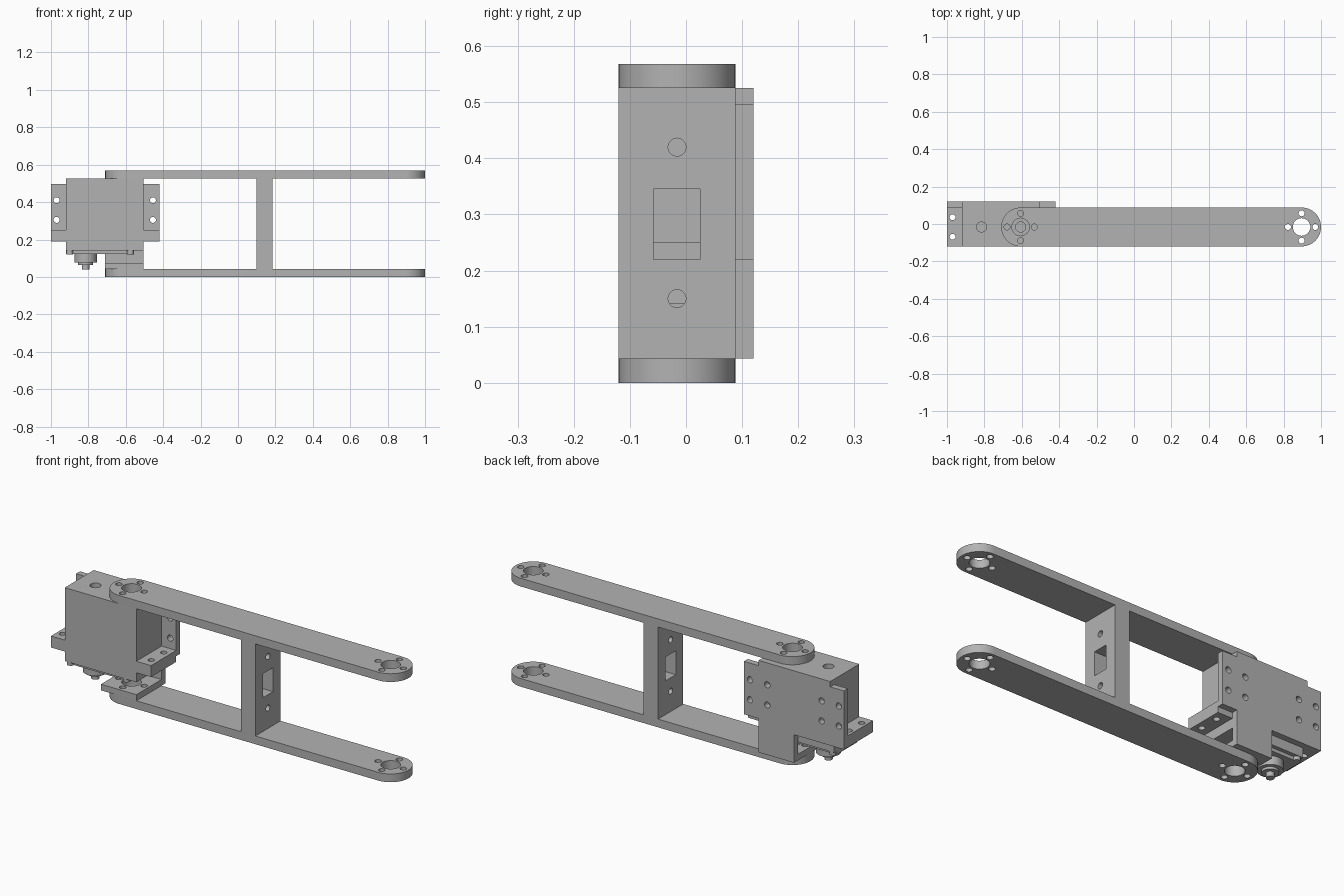
import bpy
import bmesh
import math
from mathutils import Matrix, Vector

if "Cube" in bpy.data.objects:
    bpy.data.objects.remove(bpy.data.objects["Cube"], do_unlink=True)

grey = bpy.data.materials.new("plain grey")
grey.use_nodes = True
grey.diffuse_color = (0.45, 0.45, 0.45, 1)
grey.node_tree.nodes["Principled BSDF"].inputs["Base Color"].default_value = grey.diffuse_color

YC, FRONT, BACK, REAR = -0.016, -0.12, 0.088, 0.12   # depth levels
PIVOT, TIP, R = -0.606, 0.896, 0.104                 # arm axes and end radius
LOW, HIGH, TOP = 0.043, 0.525, 0.568                 # arm heights
SERVO_L, SERVO_R, SHAFT = -0.92, -0.505, -0.815


def add_box(bm, x0, x1, y0, y1, z0, z1):
    size = Vector((x1 - x0, y1 - y0, z1 - z0))
    mid = Vector((x0 + x1, y0 + y1, z0 + z1)) / 2
    bmesh.ops.create_cube(bm, size=1, matrix=Matrix.Translation(mid) @ Matrix.Diagonal((*size, 1)))


def add_rod(bm, center, radius, length, axis="Z", sides=32):
    turn = {"Z": Matrix(), "X": Matrix.Rotation(math.pi / 2, 4, "Y"),
            "Y": Matrix.Rotation(math.pi / 2, 4, "X")}[axis]
    bmesh.ops.create_cone(bm, cap_ends=True, segments=sides, radius1=radius, radius2=radius,
                          depth=length, matrix=Matrix.Translation(center) @ turn)


def add_prism(bm, points, z0, z1):
    face = bm.faces.new([bm.verts.new((x, y, z0)) for x, y in points])
    made = bmesh.ops.extrude_face_region(bm, geom=[face])
    verts = [v for v in made["geom"] if isinstance(v, bmesh.types.BMVert)]
    bmesh.ops.translate(bm, verts=verts, vec=(0, 0, z1 - z0))
    bmesh.ops.recalc_face_normals(bm, faces=bm.faces)


def make(name, bm):
    mesh = bpy.data.meshes.new(name)
    bm.to_mesh(mesh)
    bm.free()
    mesh.materials.append(grey)
    ob = bpy.data.objects.new(name, mesh)
    bpy.context.collection.objects.link(ob)
    return ob


def finish(ob, cutter_bm=None):
    bpy.ops.object.select_all(action="DESELECT")
    bpy.context.view_layer.objects.active = ob
    ob.select_set(True)
    if cutter_bm:
        cutter = make("cutter", cutter_bm)
        cutter.hide_render = True
        mod = ob.modifiers.new("holes", "BOOLEAN")
        mod.operation, mod.solver, mod.object = "DIFFERENCE", "EXACT", cutter
        bpy.ops.object.modifier_apply(modifier=mod.name)
        bpy.data.objects.remove(cutter, do_unlink=True)
    bpy.ops.object.shade_smooth_by_angle(angle=math.radians(30))


def horn_holes(bm, x, z, length):
    add_rod(bm, (x, YC, z), 0.047, length)
    for i in range(4):
        a = i * math.pi / 2
        add_rod(bm, (x + 0.073 * math.cos(a), YC + 0.073 * math.sin(a), z), 0.016, length, sides=20)


# Two parallel arms with rounded, drilled ends
outline = []
for x, start in ((TIP, -math.pi / 2), (PIVOT, math.pi / 2)):
    for i in range(33):
        a = start + math.pi * i / 32
        outline.append((x + R * math.cos(a), YC + R * math.sin(a)))
for name, z0, z1 in (("lower_arm", 0, LOW), ("upper_arm", HIGH, TOP)):
    bm, cut = bmesh.new(), bmesh.new()
    add_prism(bm, outline, z0, z1)
    for x in (PIVOT, TIP):
        horn_holes(cut, x, (z0 + z1) / 2, 0.1)
    finish(make(name, bm), cut)

# Cross web with cable slot and two bolt holes
bm, cut = bmesh.new(), bmesh.new()
add_box(bm, 0.10, 0.185, FRONT, BACK, LOW, HIGH)
add_box(cut, 0, 0.3, -0.058, 0.025, 0.22, 0.345)
for z in (0.15, 0.42):
    add_rod(cut, (0.14, YC, z), 0.016, 0.3, "X", 20)
finish(make("cross_web", bm), cut)

# Servo body with blind holes in its top
bm, cut = bmesh.new(), bmesh.new()
add_box(bm, SERVO_L, SERVO_R, FRONT, BACK, 0.14, HIGH)
for x in (SHAFT, PIVOT):
    add_rod(cut, (x, YC, HIGH), 0.027, 0.08)
finish(make("servo_body", bm), cut)

# Gear cover, corner bosses and output shaft beneath the servo
bm = bmesh.new()
add_box(bm, SERVO_L, -0.58, FRONT + 0.02, BACK - 0.02, 0.122, 0.14)
finish(make("gear_cover", bm))
for i, x in enumerate((-0.90, -0.575)):
    for j, y in enumerate((FRONT + 0.02, BACK - 0.02)):
        bm = bmesh.new()
        add_rod(bm, (x, y, 0.132), 0.018, 0.022, sides=20)
        finish(make(f"corner_boss_{i}_{j}", bm))
bm = bmesh.new()
add_rod(bm, (SHAFT, YC, 0.10), 0.06, 0.045)
add_rod(bm, (SHAFT, YC, 0.075), 0.04, 0.02)
add_rod(bm, (SHAFT, YC, 0.06), 0.02, 0.04)
finish(make("output_shaft", bm))

# Mounting ears on both ends of the servo, ribbed underneath
for name, x0, x1, hole_x in (("right_ear", -1.0, SERVO_L, -0.97),
                             ("left_ear", SERVO_R, -0.42, -0.455)):
    bm, cut = bmesh.new(), bmesh.new()
    add_box(bm, x0, x1, FRONT, BACK, 0.19, 0.25)
    for y in (YC - 0.052, YC + 0.052):
        add_rod(cut, (hole_x, y, 0.22), 0.016, 0.2, sides=20)
        add_box(cut, x0 - 0.1, x1 + 0.1, y - 0.024, y + 0.024, 0.15, 0.212)
    finish(make(name, bm), cut)

# Back bracket plate with side lugs, a leg to the lower arm and bolt holes
bm, cut = bmesh.new(), bmesh.new()
profile = [(-0.71, LOW), (SERVO_R, LOW), (SERVO_R, 0.22), (-0.42, 0.22), (-0.42, 0.497),
           (SERVO_R, 0.497), (SERVO_R, HIGH), (SERVO_L, HIGH), (SERVO_L, 0.497),
           (-1.0, 0.497), (-1.0, 0.19), (-0.71, 0.19)]
add_prism(bm, profile, -REAR, -BACK)
bm.transform(Matrix.Rotation(math.pi / 2, 4, "X"))
for x in (-0.97, -0.87, -0.555, -0.455):
    for z in (0.305, 0.41):
        add_rod(cut, (x, 0.104, z), 0.016, 0.08, "Y", 20)
finish(make("back_plate", bm), cut)

# Bracket foot resting on the lower arm
bm, cut = bmesh.new(), bmesh.new()
add_box(bm, -0.71, SERVO_R, FRONT, BACK, LOW, 0.075)
horn_holes(cut, PIVOT, 0.06, 0.1)
finish(make("bracket_foot", bm), cut)
